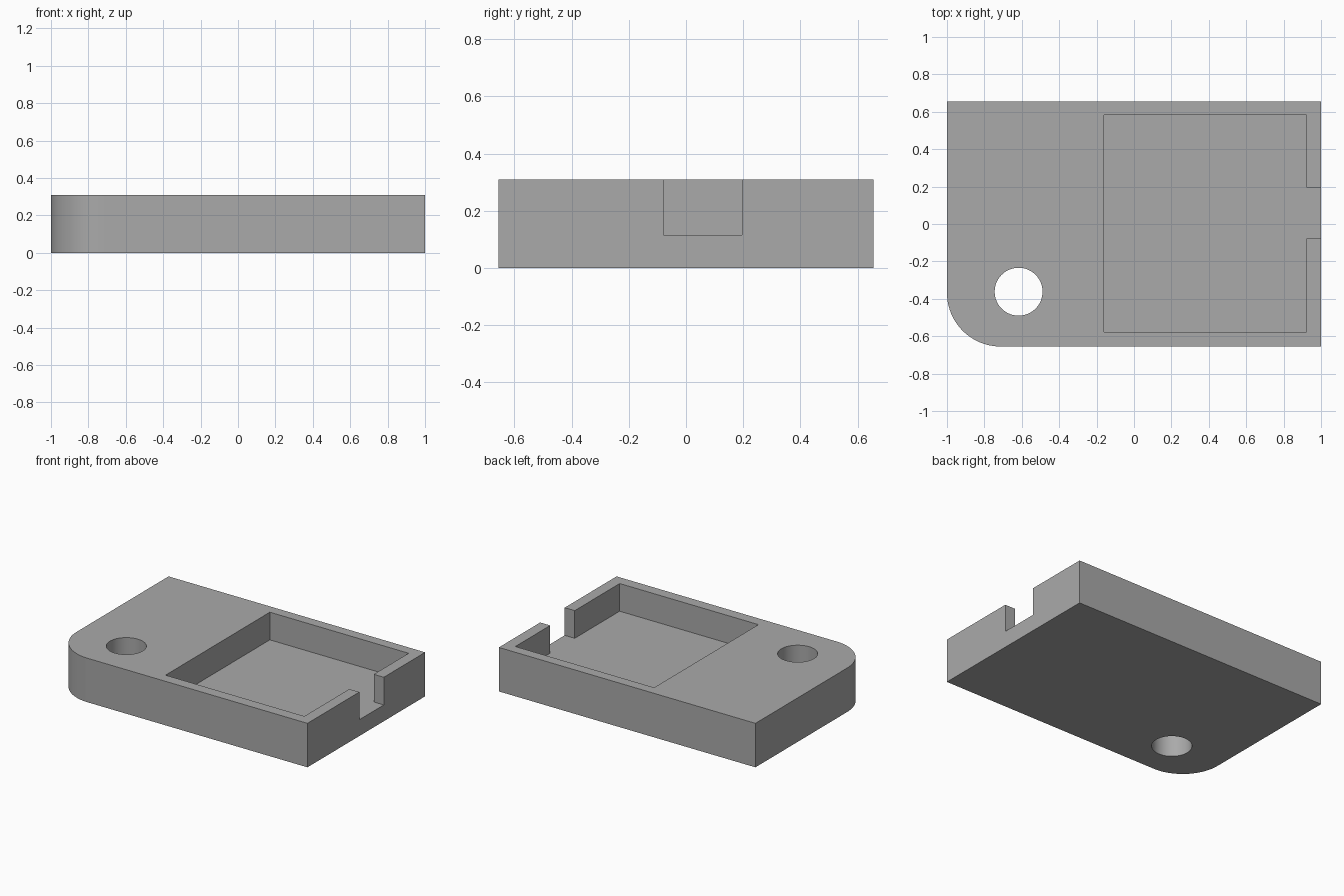
import bpy, bmesh, math

cube = bpy.data.objects.get("Cube")
if cube:
    bpy.data.objects.remove(cube, do_unlink=True)

HEIGHT, FLOOR = 0.31, 0.115
HALF_X, HALF_Y = 1.0, 0.655

grey = bpy.data.materials.new("plain grey")
grey.use_nodes = True
COLOUR = (0.4, 0.4, 0.4, 1)
grey.diffuse_color = COLOUR
grey.node_tree.nodes["Principled BSDF"].inputs["Base Color"].default_value = COLOUR


def arc(cx, cy, r, start, end, steps):
    """Points along an arc, angles in degrees."""
    angles = [math.radians(start + (end - start) * i / steps) for i in range(steps + 1)]
    return [(cx + r * math.cos(a), cy + r * math.sin(a)) for a in angles]


def extrude_outline(name, outline, z0, z1):
    """Solid prism from a counter-clockwise outline."""
    bm = bmesh.new()
    face = bm.faces.new([bm.verts.new((x, y, z0)) for x, y in outline])
    top = bmesh.ops.extrude_face_region(bm, geom=[face])["geom"]
    verts = [v for v in top if isinstance(v, bmesh.types.BMVert)]
    bmesh.ops.translate(bm, verts=verts, vec=(0, 0, z1 - z0))
    bmesh.ops.recalc_face_normals(bm, faces=bm.faces)
    mesh = bpy.data.meshes.new(name)
    bm.to_mesh(mesh)
    bm.free()
    mesh.materials.append(grey)
    obj = bpy.data.objects.new(name, mesh)
    bpy.context.collection.objects.link(obj)
    return obj


# Block with one rounded front corner
radius = 0.287
corner = arc(-HALF_X + radius, -HALF_Y + radius, radius, 180, 270, 24)
body = extrude_outline(
    "tray_body",
    corner + [(HALF_X, -HALF_Y), (HALF_X, HALF_Y), (-HALF_X, HALF_Y)],
    0, HEIGHT)

# Pocket and side notch share one floor, so they are one cutter
x0, x1, y0, y1 = -0.16, 0.922, -0.578, 0.583
n0, n1, out = -0.078, 0.195, HALF_X + 0.1
pocket = extrude_outline(
    "pocket_cutter",
    [(x0, y0), (x1, y0), (x1, n0), (out, n0), (out, n1), (x1, n1), (x1, y1), (x0, y1)],
    FLOOR, HEIGHT + 0.1)

# Round through hole
hole = extrude_outline(
    "hole_cutter", arc(-0.617, -0.362, 0.128, 0, 360, 64)[:-1], -0.1, HEIGHT + 0.1)

bpy.ops.object.select_all(action="DESELECT")
body.select_set(True)
bpy.context.view_layer.objects.active = body
for cutter in (pocket, hole):
    cutter.hide_render = True
    mod = body.modifiers.new(cutter.name, "BOOLEAN")
    mod.operation, mod.solver, mod.object = "DIFFERENCE", "EXACT", cutter
    bpy.ops.object.modifier_apply(modifier=mod.name)
    bpy.data.objects.remove(cutter, do_unlink=True)

bpy.ops.object.shade_smooth_by_angle(angle=math.radians(30))
